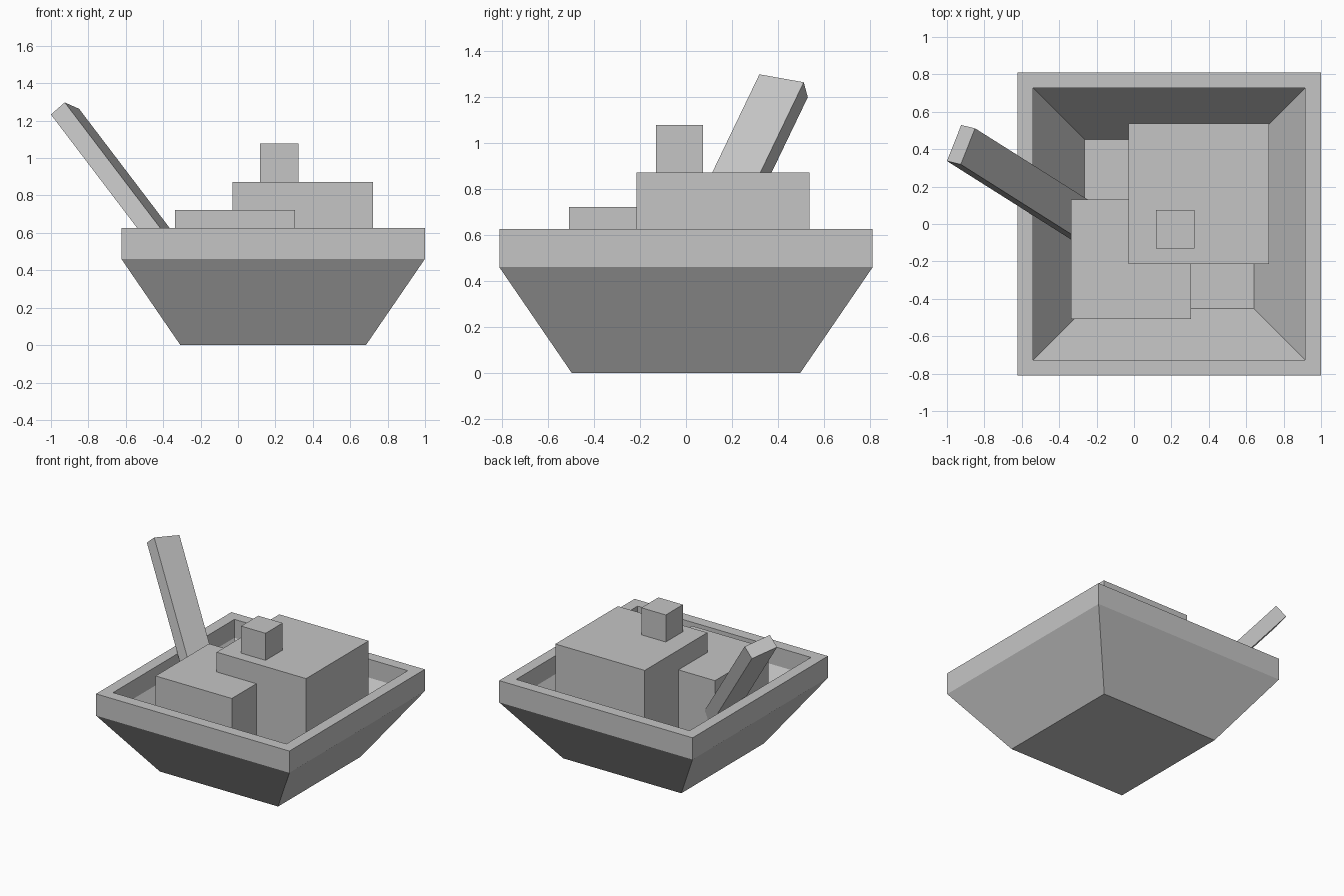
import bpy
import bmesh
from mathutils import Matrix, Vector

if "Cube" in bpy.data.objects:
    bpy.data.objects.remove(bpy.data.objects["Cube"], do_unlink=True)

# One plain grey for everything
grey = bpy.data.materials.new("light_grey")
grey.use_nodes = True
colour = (0.56, 0.56, 0.56, 1)
grey.diffuse_color = colour
grey.node_tree.nodes["Principled BSDF"].inputs["Base Color"].default_value = colour


def finish(name, bm):
    bmesh.ops.recalc_face_normals(bm, faces=bm.faces)
    mesh = bpy.data.meshes.new(name)
    bm.to_mesh(mesh)
    bm.free()
    mesh.materials.append(grey)
    obj = bpy.data.objects.new(name, mesh)
    bpy.context.collection.objects.link(obj)
    return obj


def box(name, matrix):
    bm = bmesh.new()
    bmesh.ops.create_cube(bm, size=1, matrix=matrix)
    return finish(name, bm)


def cube_on_top(name, x, y, top, size):
    centre = Vector((x, y, top - size / 2))
    return box(name, Matrix.Translation(centre) @ Matrix.Scale(size, 4))


# Square tapered bowl: (half width, height) from the outer base over the rim to the inner floor
profile = [(0.496, 0), (0.811, 0.46), (0.811, 0.625),
           (0.727, 0.625), (0.727, 0.485), (0.453, 0.083)]
bm = bmesh.new()
rings = [[bm.verts.new((0.188 + sx * half, sy * half, z))
          for sx, sy in ((-1, -1), (1, -1), (1, 1), (-1, 1))]
         for half, z in profile]
for lower, upper in zip(rings, rings[1:]):
    for i in range(4):
        j = (i + 1) % 4
        bm.faces.new((lower[i], lower[j], upper[j], upper[i]))
bm.faces.new(rings[0])
bm.faces.new(rings[-1])
finish("bowl", bm)

# Cubes in the bowl
cube_on_top("large_cube", 0.346, 0.161, 0.872, 0.75)
cube_on_top("medium_cube", -0.016, -0.188, 0.722, 0.64)
cube_on_top("small_cube", 0.22, -0.028, 1.077, 0.205)

# Leaning plank, sunk into the medium cube
axis = Vector((0.565, -0.357, -0.743)).normalized()
wide = Vector((0.075, 0.195, -0.032))
wide = (wide - axis * wide.dot(axis)).normalized()
thin = axis.cross(wide)
length = 1.3
frame = Matrix((wide, thin, axis)).transposed().to_4x4()
frame.translation = Vector((-0.925, 0.424, 1.248)) + axis * length / 2
box("leaning_plank", frame @ Matrix.Diagonal((0.21, 0.1, length, 1)))
